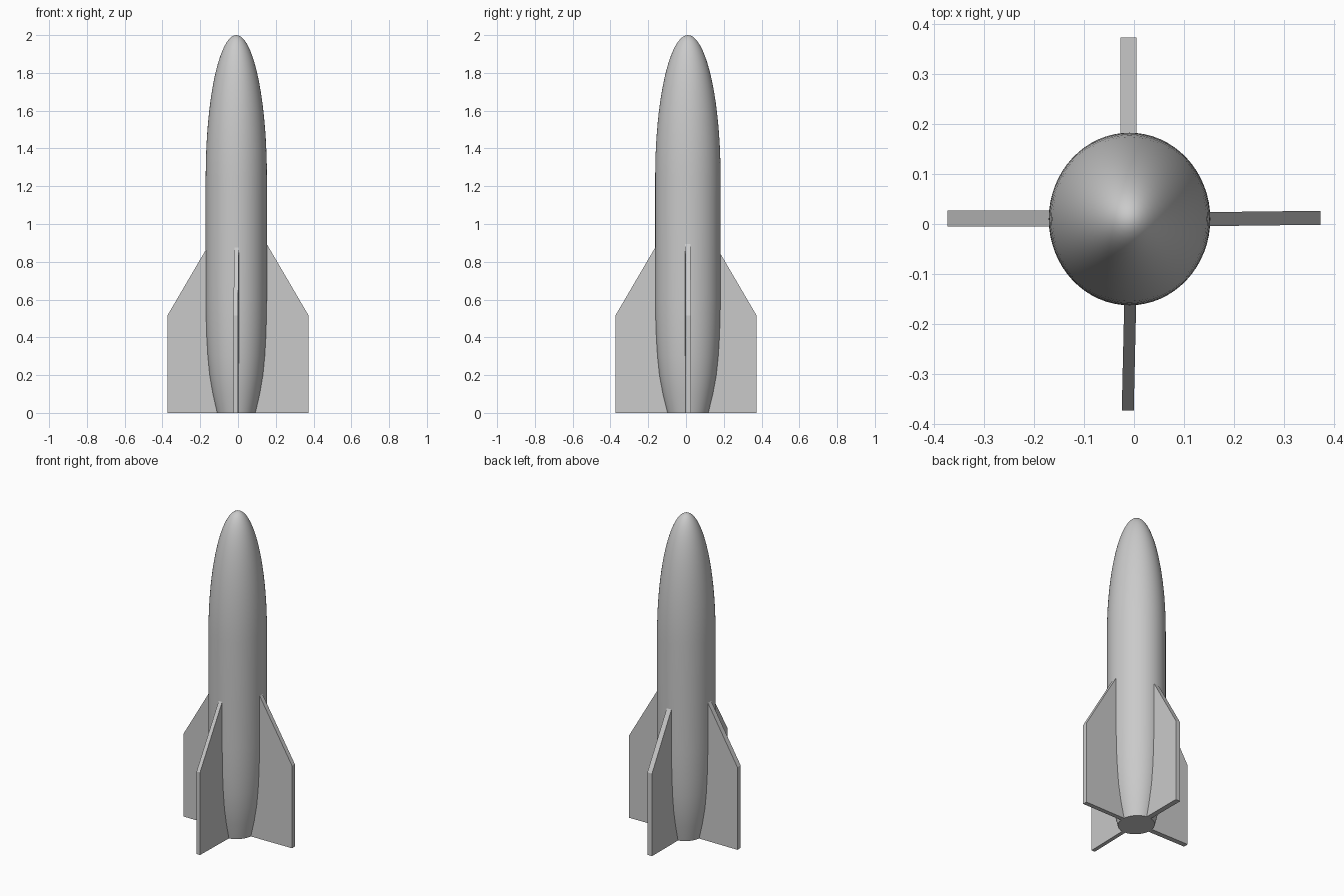
import bpy
import bmesh
import math
from mathutils import Vector

cube = bpy.data.objects.get("Cube")
if cube:
    bpy.data.objects.remove(cube, do_unlink=True)

grey = bpy.data.materials.new("plain grey")
grey.use_nodes = True
colour = (0.59, 0.59, 0.59, 1)
grey.diffuse_color = colour
grey.node_tree.nodes["Principled BSDF"].inputs["Base Color"].default_value = colour

CENTRE = Vector((-0.009, 0.01, 0))
RADIUS_X, RADIUS_Y = 0.162, 0.173
SEGMENTS = 64


def add_object(name, bm):
    bmesh.ops.recalc_face_normals(bm, faces=bm.faces)
    mesh = bpy.data.meshes.new(name)
    bm.to_mesh(mesh)
    bm.free()
    mesh.materials.append(grey)
    obj = bpy.data.objects.new(name, mesh)
    bpy.context.collection.objects.link(obj)
    return obj


# Body: tapered tail, straight barrel and elliptical nose, as (radius ratio, height)
profile = [(0.63, 0), (0.77, 0.1), (0.875, 0.2), (0.935, 0.3),
           (0.97, 0.4), (0.99, 0.5), (1, 0.6), (1, 1.25)]
for i in range(1, 20):
    a = math.radians(90 * i / 20)
    profile.append((math.cos(a), 1.25 + 0.75 * math.sin(a)))

bm = bmesh.new()
rings = []
for ratio, z in profile:
    ring = []
    for i in range(SEGMENTS):
        a = math.tau * i / SEGMENTS
        ring.append(bm.verts.new(CENTRE + Vector((
            RADIUS_X * ratio * math.cos(a), RADIUS_Y * ratio * math.sin(a), z))))
    rings.append(ring)
for low, high in zip(rings, rings[1:]):
    for i in range(SEGMENTS):
        j = (i + 1) % SEGMENTS
        bm.faces.new((low[i], low[j], high[j], high[i]))
bm.faces.new(rings[0])
tip = bm.verts.new(CENTRE + Vector((0, 0, 2)))
for i in range(SEGMENTS):
    bm.faces.new((rings[-1][i], rings[-1][(i + 1) % SEGMENTS], tip))
body = add_object("body", bm)
bpy.ops.object.select_all(action="DESELECT")
body.select_set(True)
bpy.context.view_layer.objects.active = body
bpy.ops.object.shade_smooth_by_angle(angle=math.radians(40))

# Fins: one outline set in four directions, each slightly off centre
ROOT, TIP = 0.09, 0.374
OUTLINE = [(ROOT, 0), (TIP, 0), (TIP, 0.515), (0.14, 0.915)]


def add_fin(name, out, side, root_offset, tip_offset, half):
    out, side = Vector(out), Vector(side)
    bm = bmesh.new()
    faces = []
    for sign in (-1, 1):
        verts = []
        for r, z in OUTLINE:
            t = (r - ROOT) / (TIP - ROOT)
            offset = root_offset + (tip_offset - root_offset) * t
            verts.append(bm.verts.new(
                out * r + side * (offset + sign * half) + Vector((0, 0, z))))
        bm.faces.new(verts)
        faces.append(verts)
    a, b = faces
    for i in range(len(a)):
        j = (i + 1) % len(a)
        bm.faces.new((a[i], a[j], b[j], b[i]))
    add_object(name, bm)


X, Y = (1, 0, 0), (0, 1, 0)
add_fin("left_fin", X, Y, 0.009, 0.0125, 0.014)
add_fin("right_fin", (-1, 0, 0), Y, 0.011, 0.011, 0.016)
add_fin("back_fin", Y, X, -0.011, -0.011, 0.016)
add_fin("front_fin", (0, -1, 0), X, -0.006, -0.0125, 0.012)
